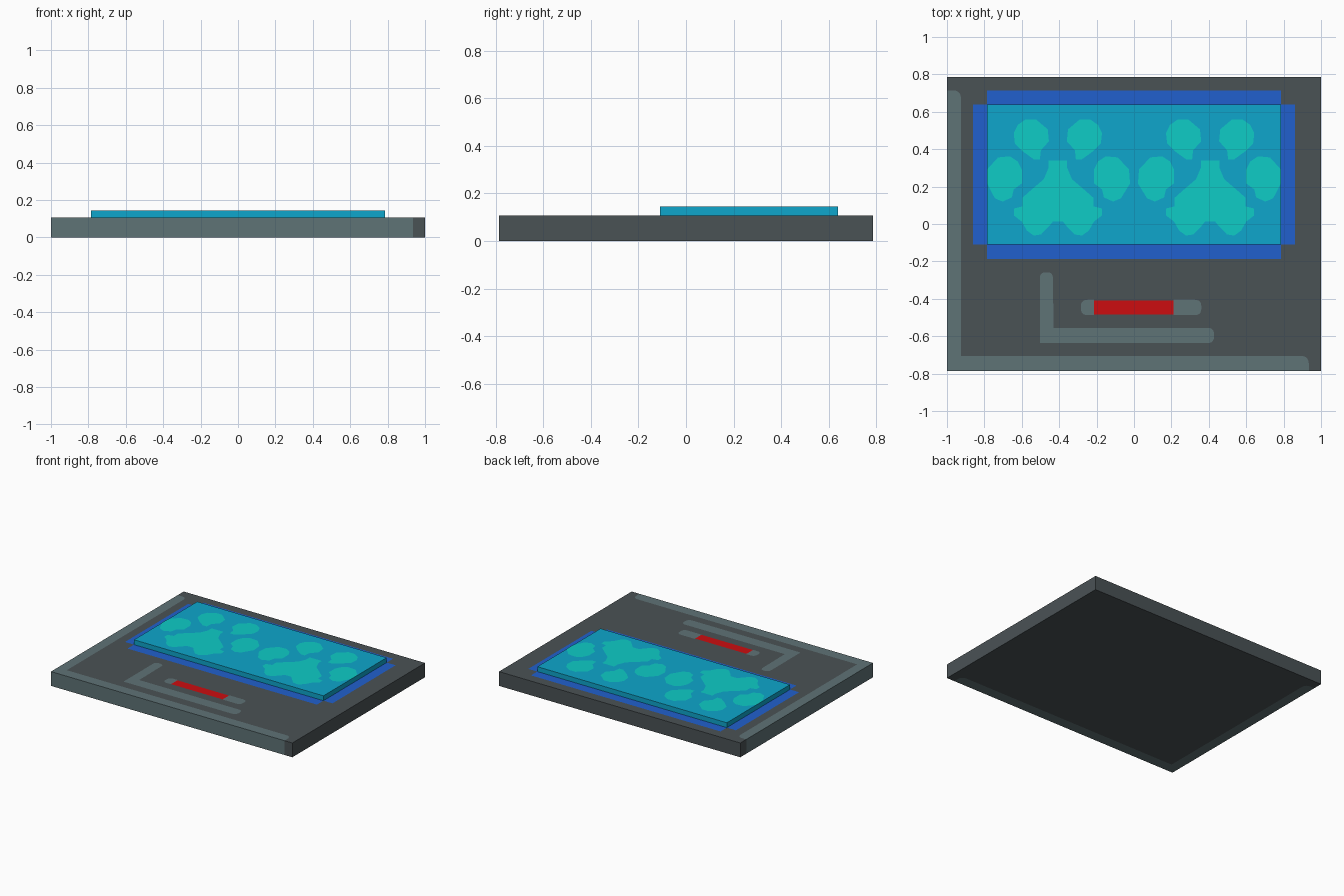
import bpy, bmesh
from mathutils import Vector

if "Cube" in bpy.data.objects:
    bpy.data.objects.remove(bpy.data.objects["Cube"])

TOP, PANEL_TOP, LIFT = 0.107, 0.145, 0.0015


def mat(name, rgb):
    m = bpy.data.materials.new(name)
    lin = [((c / 255 + 0.055) / 1.055) ** 2.4 if c > 10 else c / 255 / 12.92 for c in rgb]
    m.diffuse_color = (*lin, 1)
    m.use_nodes = True
    m.node_tree.nodes["Principled BSDF"].inputs["Base Color"].default_value = m.diffuse_color
    return m


DARK = mat("dark_grey", (74, 82, 85))
SLATE = mat("slate_grey", (95, 115, 118))
BLUE = mat("deep_blue", (33, 96, 205))
CYAN = mat("cyan", (14, 166, 204))
TEAL = mat("teal", (14, 204, 198))
RED = mat("red", (204, 13, 16))


def rounded(corners, steps=5):
    """Corners are (x, y) or (x, y, radius); a radius rounds the corner."""
    out = []
    for i, c in enumerate(corners):
        p = Vector(c[:2])
        if len(c) == 2:
            out.append(p)
            continue
        ends = [p + (Vector(corners[j % len(corners)][:2]) - p).normalized() * c[2]
                for j in (i - 1, i + 1)]
        for k in range(steps + 1):
            t = k / steps
            out.append(ends[0] * (1 - t) ** 2 + p * (2 * t * (1 - t)) + ends[1] * t * t)
    return out


def finish(name, bm, *mats):
    me = bpy.data.meshes.new(name)
    bm.to_mesh(me)
    bm.free()
    for m in mats:
        me.materials.append(m)
    ob = bpy.data.objects.new(name, me)
    bpy.context.collection.objects.link(ob)
    return ob


def decal(name, outlines, z, material):
    """Flat painted shapes lying just above a surface."""
    bm = bmesh.new()
    for pts in outlines:
        f = bm.faces.new([bm.verts.new((p[0], p[1], z)) for p in pts])
        f.normal_update()
        if f.normal.z < 0:
            f.normal_flip()
    return finish(name, bm, material)


def rect(x0, x1, y0, y1):
    return [(x0, y0), (x1, y0), (x1, y1), (x0, y1)]


# Base slab: dark body with a slate trim wrapping the left and front edges
trim = rounded([(-1, -.785), (.935, -.785), (.935, -.705, .045), (-.925, -.705),
                (-.925, .715, .045), (-1, .715)])
body = trim[1:] + [Vector(p) for p in ((-1, .785), (1, .785), (1, -.785))]
bm = bmesh.new()
for i, pts in enumerate((body, trim)):
    f = bm.faces.new([bm.verts.new((p.x, p.y, TOP)) for p in pts])
    f.material_index = i
bmesh.ops.remove_doubles(bm, verts=bm.verts, dist=1e-5)
tops = list(bm.faces)
res = bmesh.ops.extrude_face_region(bm, geom=tops, use_keep_orig=True)
bmesh.ops.translate(bm, vec=(0, 0, -TOP),
                    verts=[g for g in res["geom"] if isinstance(g, bmesh.types.BMVert)])
caps = [f for f in bm.faces if len(f.verts) > 4]
for f in bm.faces:
    if f not in caps:  # walls take the colour of the cap they meet
        f.material_index = next(n.material_index for e in f.edges
                                for n in e.link_faces if n in caps)
bmesh.ops.recalc_face_normals(bm, faces=bm.faces)
finish("base_slab", bm, DARK, SLATE)

# Raised panel
bm = bmesh.new()
bmesh.ops.create_cube(bm, size=1)
for v in bm.verts:
    v.co = (v.co.x * 1.57, v.co.y * .748 + .264, TOP if v.co.z < 0 else PANEL_TOP)
finish("raised_panel", bm, CYAN)

# Blue border around the panel, with open corners
decal("panel_border", [rect(-.785, .785, .638, .713), rect(-.785, .785, -.187, -.11),
                       rect(-.86, -.785, -.11, .638), rect(.785, .86, -.11, .638)],
      TOP + LIFT, BLUE)

# Paw prints: half pad, inner toe and outer toe, mirrored about each paw centre
half_pad = [(.05, .34), (.05, .30), (.075, .24), (.145, .18), (.19, .14), (.19, .094),
            (.235, .083), (.235, .045), (.193, .013), (.166, -.035), (.129, -.062),
            (.09, -.056), (.048, -.013), (.027, .013)]
inner_toe = [(.171, .56), (.118, .56), (.054, .506), (.048, .442), (.091, .394),
             (.096, .346), (.129, .346), (.187, .388), (.23, .431), (.236, .485),
             (.215, .53)]
outer_toe = [(.257, .362), (.32, .356), (.38, .292), (.386, .217), (.337, .137),
             (.295, .12), (.246, .142), (.236, .185), (.193, .217), (.193, .292),
             (.215, .335)]
pad = half_pad + [(-x, y) for x, y in reversed(half_pad)]
for side, cx in (("left", -.407), ("right", .407)):
    shapes = [pad] + [[(s * x, y) for x, y in toe]
                      for toe in (inner_toe, outer_toe) for s in (-1, 1)]
    decal(side + "_paw_print",
          [[(max(-.785, min(.785, cx + x)), y) for x, y in s] for s in shapes],
          PANEL_TOP + LIFT, TEAL)

# Slate corner mark and red bar with rounded end caps
corner = rounded([(-.503, -.637), (.428, -.637, .035), (.428, -.555, .035), (-.43, -.555),
                  (-.434, -.258, .03), (-.503, -.258, .03)])
cap_l = rounded([(-.215, -.487), (-.215, -.405), (-.284, -.405, .035), (-.284, -.487, .035)])
cap_r = rounded([(.212, -.405), (.212, -.487), (.36, -.487, .035), (.36, -.405, .035)])
decal("corner_mark", [corner], TOP + LIFT, SLATE)
decal("bar_caps", [cap_l, cap_r], TOP + LIFT, SLATE)
decal("red_bar", [rect(-.215, .212, -.485, -.41)], TOP + LIFT, RED)
